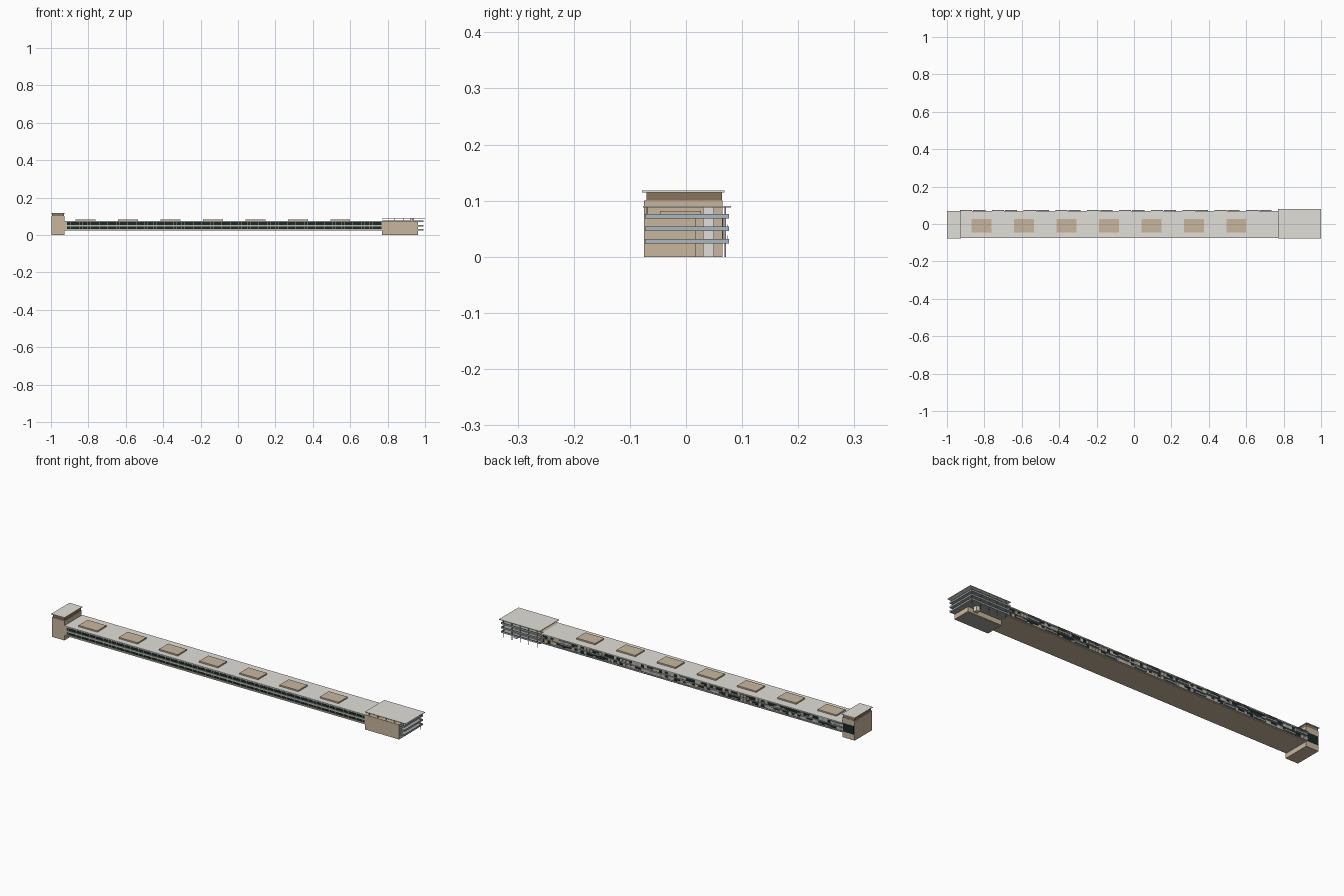
import bpy
import random

random.seed(4)
if "Cube" in bpy.data.objects:
    bpy.data.objects.remove(bpy.data.objects["Cube"])


def material(name, r, g, b):
    m = bpy.data.materials.new(name)
    m.use_nodes = True
    m.diffuse_color = (r, g, b, 1)
    m.node_tree.nodes["Principled BSDF"].inputs["Base Color"].default_value = (r, g, b, 1)
    return m


STONE = material("beige stone", 0.58, 0.47, 0.34)
BROWN = material("brown cladding", 0.25, 0.175, 0.11)
ROOF = material("pale grey roof", 0.75, 0.74, 0.68)
GLASS = material("dark glass", 0.01, 0.022, 0.024)
SILL = material("pale green sill", 0.50, 0.53, 0.42)
RAIL = material("blue grey railing", 0.40, 0.48, 0.54)
GREY = material("grey concrete", 0.36, 0.36, 0.35)


def boxes(name, mat, spans):
    """One object from boxes given as (x0, x1, y0, y1, z0, z1)."""
    verts, faces = [], []
    for s in spans:
        n = len(verts)
        verts += [(x, y, z) for x in s[:2] for y in s[2:4] for z in s[4:]]
        for f in ((0, 1, 3, 2), (4, 6, 7, 5), (0, 4, 5, 1),
                  (2, 3, 7, 6), (0, 2, 6, 4), (1, 5, 7, 3)):
            faces.append([n + i for i in f])
    me = bpy.data.meshes.new(name)
    me.from_pydata(verts, [], faces)
    me.materials.append(mat)
    ob = bpy.data.objects.new(name, me)
    bpy.context.collection.objects.link(ob)
    return ob


def steps(start, end, count):
    return [start + (end - start) * i / (count - 1) for i in range(count)]


# Long raised wing
X0, X1 = -0.93, 0.77
boxes("wing_glass_core", GLASS, [(X0, X1, -0.069, 0.063, 0.03, 0.072)])
boxes("wing_underside", STONE, [(X0, X1, -0.072, 0.066, 0.024, 0.030)])
boxes("wing_end_wall", STONE, [(X1 - 0.004, X1 + 0.002, -0.072, 0.065, 0.026, 0.074)])
boxes("wing_roof", ROOF, [(X0, X1, -0.075, 0.07, 0.071, 0.075)])
boxes("front_sills", SILL, [(X0, X1, -0.073, -0.068, z, z + h)
                            for z, h in ((0.029, 0.003), (0.045, 0.008), (0.068, 0.003))])
boxes("front_mullions", GREY, [(x, x + 0.0012, -0.0705, -0.068, 0.031, 0.07)
                               for x in steps(X0 + 0.02, X1 - 0.02, 110)])

# Varied rear facade: stone piers, panels and shallow balconies
boxes("rear_floor_bands", GREY, [(X0, X1, 0.062, 0.069, z, z + 0.004)
                                 for z in (0.028, 0.048, 0.068)])
panels = {"rear_stone_panels": [], "rear_grey_panels": [], "rear_sill_panels": []}
for z in (0.032, 0.052):
    for x in steps(X0, X1 - 0.017, 100):
        kind = random.choice(list(panels) + [None])
        if kind:
            top = z + random.choice((0.006, 0.016, 0.016))
            panels[kind].append((x, x + 0.016, 0.062, 0.066, z, top))
for (name, spans), mat in zip(panels.items(), (STONE, GREY, SILL)):
    boxes(name, mat, spans)
bays = steps(X0, 0.60, 10)
boxes("rear_balcony_floors", GREY, [(x + d, x + d + 0.065, 0.066, 0.075, z, z + 0.002)
                                    for x in bays for d, z in ((0, 0.05), (0.07, 0.03))])
boxes("rear_balcony_rails", RAIL, [(x + d, x + d + 0.065, 0.074, 0.075, z, z + 0.008)
                                   for x in bays for d, z in ((0, 0.05), (0.07, 0.03))])
boxes("rear_canopies", GREY, [(x, x + 0.065, 0.066, 0.0745, 0.069, 0.071) for x in bays])

# Rooftop plant boxes
boxes("rooftop_boxes", STONE, [(x - 0.053, x + 0.053, -0.046, 0.027, 0.074, 0.082)
                               for x in steps(-0.815, 0.547, 7)])

# Stair tower at one end
boxes("tower_body", STONE, [(-0.998, -0.928, -0.075, 0.065, 0, 0.1)])
boxes("tower_link", STONE, [(-0.93, -0.915, -0.072, 0.064, 0.024, 0.074)])
boxes("tower_attic", BROWN, [(-0.995, -0.93, -0.07, 0.064, 0.1, 0.115)])
boxes("tower_roof", ROOF, [(-1, -0.926, -0.078, 0.069, 0.115, 0.118)])
boxes("tower_window", GLASS, [(-0.994, -0.934, 0.064, 0.067, 0.03, 0.072)])

# End pavilion with stone base and rear core
boxes("pavilion_base", STONE, [(X1, 0.962, -0.075, 0.018, 0, 0.075),
                               (X1, 0.93, 0.015, 0.05, 0.026, 0.075)])
boxes("pavilion_base_underside", GREY, [(X1 + 0.006, 0.956, -0.069, 0.012, -0.0004, 0.001)])
boxes("pavilion_core", ROOF, [(0.92, 0.94, 0.03, 0.05, 0, 0.088)])
boxes("pavilion_roof", ROOF, [(X1, 1, -0.077, 0.08, 0.088, 0.091)])

# Stacked terraces with railings around the open sides
LEVELS = (0.024, 0.046, 0.068)
boxes("terrace_floors", GREY, [(X1, 0.99, -0.072, 0.076, z, z + 0.003) for z in LEVELS])
rails = []
for z in LEVELS:
    rails += [(0.989, 0.991, -0.073, 0.077, z, z + 0.008),
              (X1, 0.991, 0.075, 0.077, z, z + 0.008),
              (0.962, 0.991, -0.073, -0.071, z, z + 0.008)]
boxes("terrace_railings", RAIL, rails)
posts = [(x, x + 0.002, 0.069, 0.071, 0, 0.09) for x in steps(0.79, 0.98, 5)]
posts += [(x, x + 0.002, -0.07, -0.068, 0.07, 0.09) for x in steps(0.79, 0.98, 5)]
boxes("pavilion_posts", GREY, posts)
